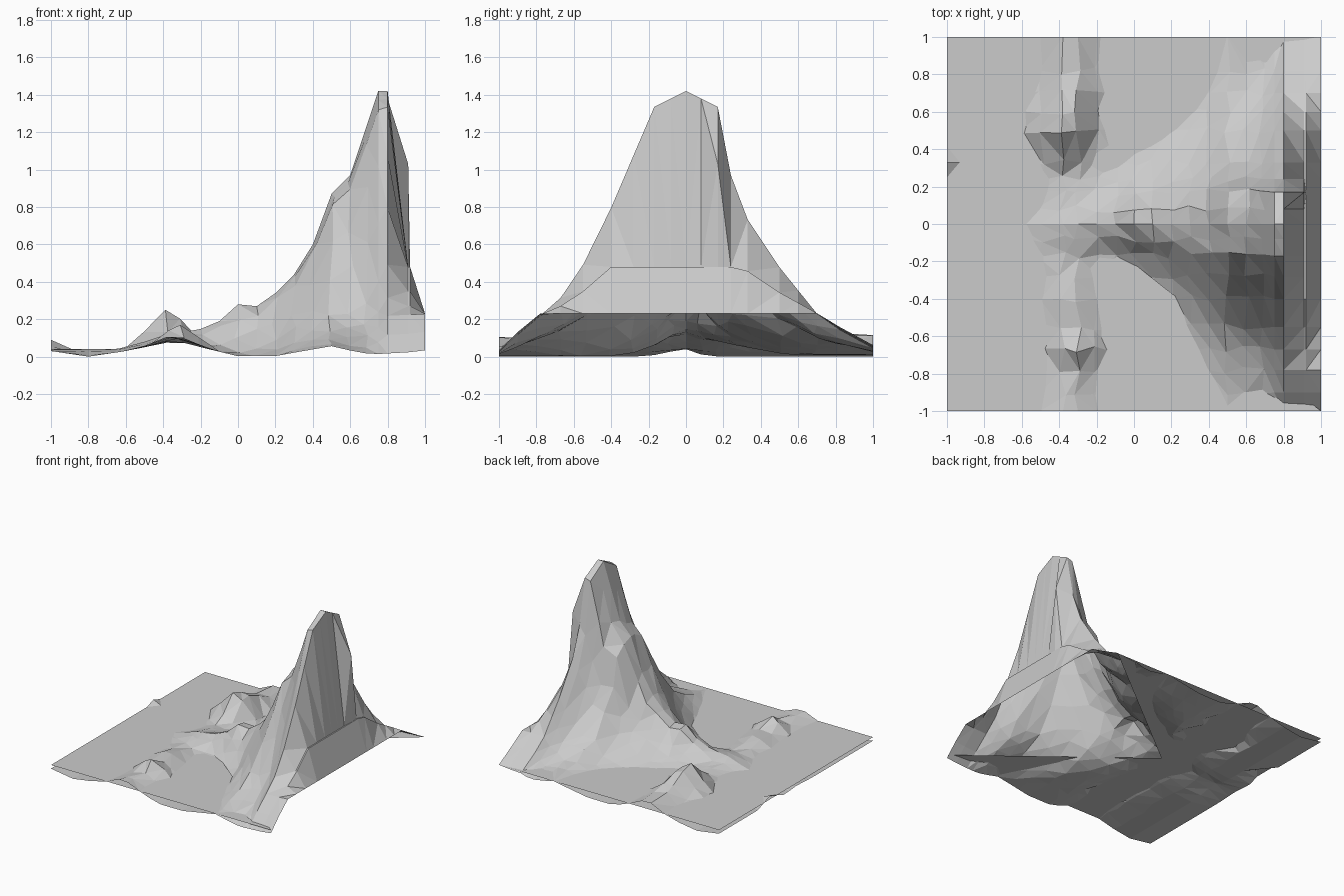
import bpy, random
from math import hypot

if "Cube" in bpy.data.objects:
    bpy.data.objects.remove(bpy.data.objects["Cube"])

random.seed(4)
SEA = 0.06


def lerp(points, v):
    """Piecewise-linear lookup in a short profile."""
    if v <= points[0][0]:
        return points[0][1]
    for (a, p), (b, q) in zip(points, points[1:]):
        if v <= b:
            return p + (q - p) * (v - a) / (b - a)
    return points[-1][1]


# Profiles along x: sea bed, ridge crest, and reach of the south and north slopes
BED = [(-1, .03), (-.8, .0), (-.6, .03), (-.35, .08), (-.2, .05), (0, .0), (.2, .0),
       (.35, .03), (.5, .055), (.65, .02), (.83, .0), (1, .02)]
CREST = [(-.65, .04), (-.5, .08), (-.38, .12), (-.22, .14), (-.1, .19), (0, .28), (.1, .27),
         (.2, .34), (.3, .44), (.4, .6), (.5, .87), (.6, .97), (.75, 1.42), (.8, 1.42)]
SOUTH = [(-.5, .25), (-.2, .2), (0, .3), (.2, .45), (.3, .72), (.4, .9), (.5, .97), (.6, 1)]
NORTH = [(-.5, .15), (-.2, .35), (0, .55), (.1, .65), (.35, .8), (.5, .95), (.65, 1)]
# Slopes hollow out west of the summit
HOLLOW = [(.2, 1), (.4, 1.4), (.68, 1.4), (.75, 1.2), (.8, 1)]

# Cross-sections of the mountain, from crest (0) to foot (1)
S_SHAPE = [(0, 1), (.17, .94), (.4, .56), (.55, .345), (.67, .22), (.75, .17), (.9, .08), (1, .01)]
N_SHAPE = [(0, 1), (.17, .94), (.22, .72), (.33, .515), (.5, .335), (.7, .16), (.82, .1), (1, .03)]

# Small rocky hills: x, y, height, radius
HILLS = [(-.38, .5, .19, .22), (-.34, .72, .1, .2), (-.3, -.67, .11, .17),
         (-.34, -.4, .05, .18), (-.34, -1, .04, .2), (-.34, 1, .05, .2), (-1, .33, .06, .16)]


def height(x, y):
    cx = min(x, .8)                       # cliff side reuses the summit section
    bed, crest = lerp(BED, x), lerp(CREST, cx)
    if y < 0:
        s = lerp(S_SHAPE, -y / lerp(SOUTH, cx))
    else:
        s = lerp(N_SHAPE, y / lerp(NORTH, cx))
    z = bed + max(0, crest - bed) * s ** lerp(HOLLOW, cx)
    for hx, hy, hh, r in HILLS:
        z += hh * max(0, 1 - hypot(x - hx, y - hy) / r)
    if x > .95:
        z = min(z, .23)                   # skirt rim
    elif x > .85:
        if z > .23:                       # foot of the east cliff
            z = min(.23 + (z - .23) * .45, .48)
        if abs(y - .17) < .01 and x < .915:
            z = 1.03                      # buttress on the cliff
    return z


def mesh_object(name, verts, faces):
    me = bpy.data.meshes.new(name)
    me.from_pydata(verts, [], faces)
    me.update()
    ob = bpy.data.objects.new(name, me)
    bpy.context.collection.objects.link(ob)
    return ob


# Island terrain: an open faceted sheet
xs = [-1, -.8, -.64, -.5, -.38, -.3, -.2, -.1, 0, .1, .2, .3, .4, .5, .6, .68, .75, .8, .91, .92, 1]
ys = [-1, -.9, -.78, -.67, -.55, -.4, -.28, -.17, -.08, 0, .08, .17, .24, .33, .5, .6, .7, .82, 1]
nx, ny = len(xs), len(ys)
verts, faces = [], []
for x in xs:
    for y in ys:
        px, py = x, y
        if -.75 < x < .7 and 0 < abs(y) < 1:   # loosen the grid off the crest
            px += random.uniform(-.02, .02)
            py += random.uniform(-.02, .02)
        verts.append((px, py, height(px, py)))
for i in range(nx - 1):
    for j in range(ny - 1):
        a, b = i * ny + j, (i + 1) * ny + j
        # diagonals follow the slope
        if abs(verts[a][2] - verts[b + 1][2]) < abs(verts[b][2] - verts[a + 1][2]):
            faces += [(a, b, b + 1), (a, b + 1, a + 1)]
        else:
            faces += [(a, b, a + 1), (b, b + 1, a + 1)]
mesh_object("island_terrain", verts, faces)

# Flat sea sheet, left open under the mountain
mesh_object("sea_surface",
            [(-1, -1, SEA), (1, -1, SEA), (-.27, 0, SEA), (1, 1, SEA), (-1, 1, SEA)],
            [(0, 1, 2), (2, 3, 4), (0, 2, 4)])
